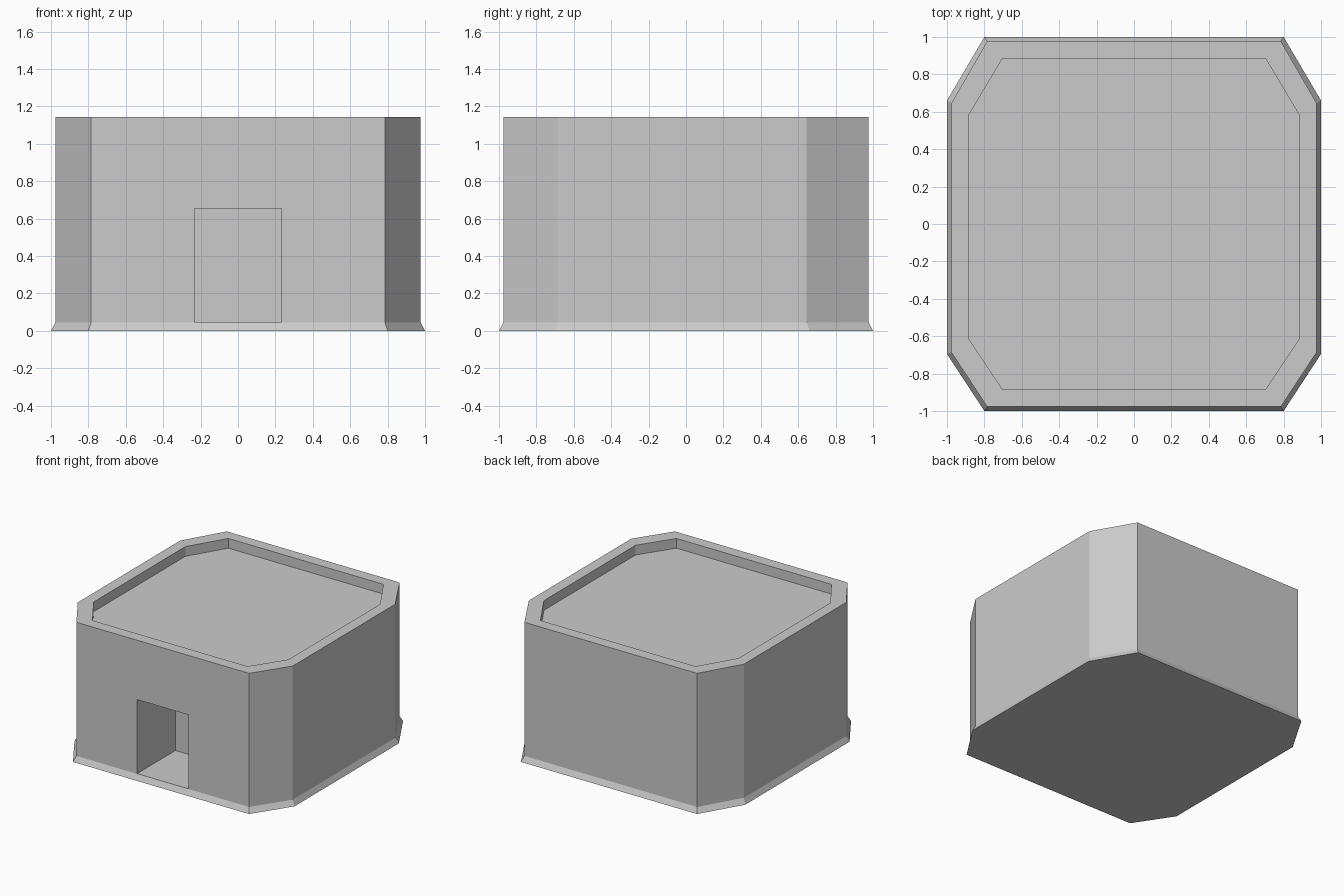
import bpy, bmesh

if "Cube" in bpy.data.objects:
    bpy.data.objects.remove(bpy.data.objects["Cube"])


def ring(bm, cx, w, front_y, back_y, d, z):
    """Eight-sided outline: cx = chamfer x, w = half width, d = half depth."""
    half = [(cx, -d), (w, front_y), (w, back_y), (cx, d)]
    pts = half + [(-x, y) for x, y in reversed(half)]
    return [bm.verts.new((x, y, z)) for x, y in pts]


def finish(bm, name):
    bmesh.ops.recalc_face_normals(bm, faces=bm.faces[:])
    mesh = bpy.data.meshes.new(name)
    bm.to_mesh(mesh)
    bm.free()
    obj = bpy.data.objects.new(name, mesh)
    bpy.context.collection.objects.link(obj)
    return obj


# Body: flared footing, straight walls, parapet and sunken roof
bm = bmesh.new()
rings = [
    ring(bm, 0.80, 1.0, -0.695, 0.66, 1.0, 0.0),
    ring(bm, 0.785, 0.977, -0.685, 0.645, 0.977, 0.045),
    ring(bm, 0.785, 0.977, -0.685, 0.645, 0.977, 1.143),
    ring(bm, 0.705, 0.885, -0.61, 0.58, 0.882, 1.143),
    ring(bm, 0.705, 0.885, -0.61, 0.58, 0.882, 1.063),
]
for a, b in zip(rings, rings[1:]):
    for i in range(8):
        j = (i + 1) % 8
        bm.faces.new((a[i], a[j], b[j], b[i]))
bm.faces.new(rings[0])
bm.faces.new(rings[-1])
body = finish(bm, "building_body")

# Doorway alcove cutter
bm = bmesh.new()
bmesh.ops.create_cube(bm, size=1)
bmesh.ops.scale(bm, vec=(0.465, 0.72, 0.608), verts=bm.verts)
bmesh.ops.translate(bm, vec=(0, -0.84, 0.351), verts=bm.verts)
cutter = finish(bm, "doorway_cutter")
cutter.hide_render = True

# Cut the doorway and drop the cutter
cut = body.modifiers.new("doorway", "BOOLEAN")
cut.operation = "DIFFERENCE"
cut.solver = "EXACT"
cut.object = cutter
bpy.context.view_layer.objects.active = body
body.select_set(True)
bpy.ops.object.modifier_apply(modifier=cut.name)
bpy.data.objects.remove(cutter)
